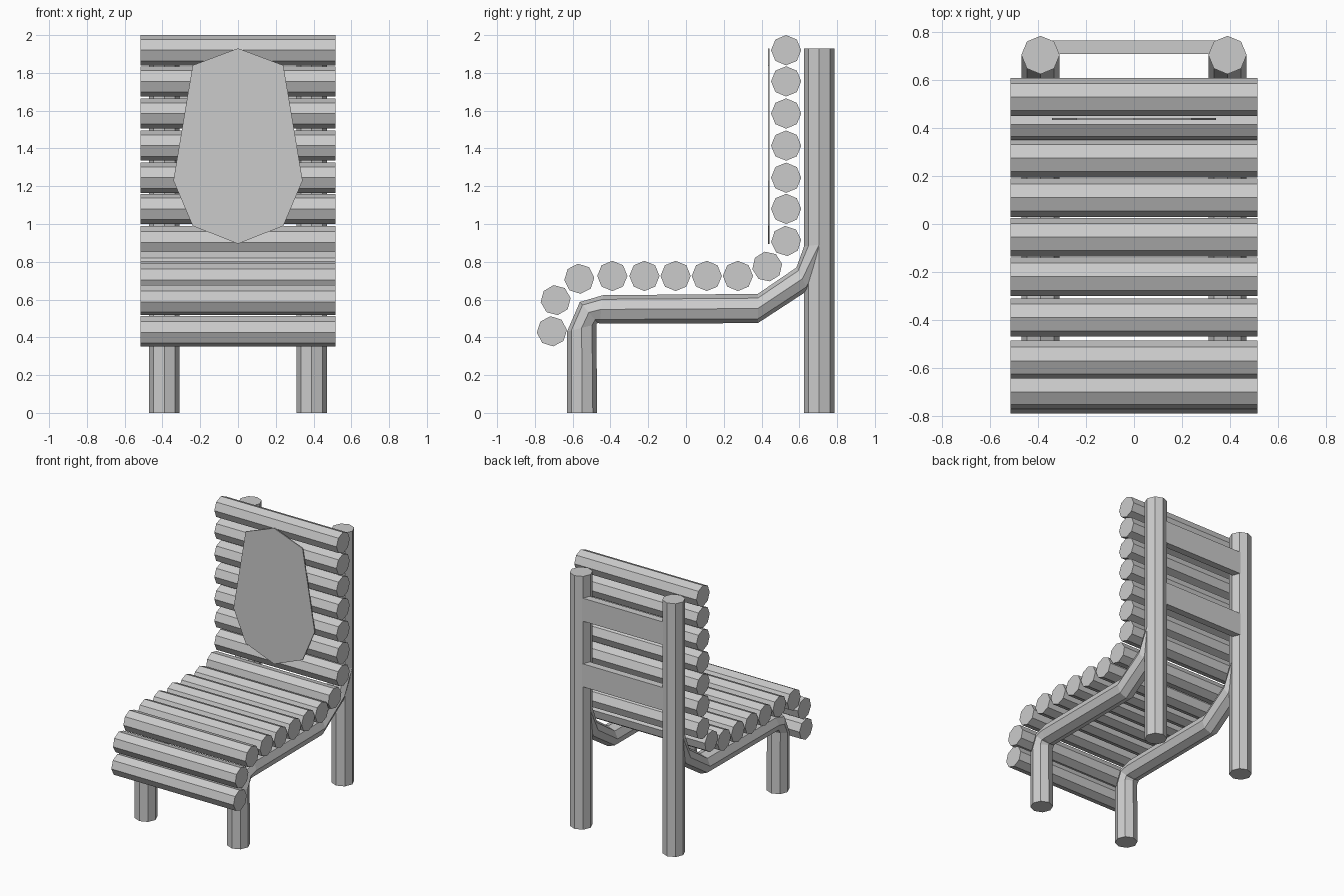
import bpy, bmesh
from math import cos, sin, pi, radians
from mathutils import Vector

if "Cube" in bpy.data.objects:
    bpy.data.objects.remove(bpy.data.objects["Cube"])

SIDES = 8


def ring(center, u, v, turn=0.0):
    """Octagon around center spanned by half-axes u and v."""
    c, u, v = Vector(center), Vector(u), Vector(v)
    return [c + u * cos(turn + 2 * pi * i / SIDES) + v * sin(turn + 2 * pi * i / SIDES)
            for i in range(SIDES)]


def loft(name, rings):
    """Capped flat-shaded skin through equal-length rings."""
    bm = bmesh.new()
    loops = [[bm.verts.new(p) for p in r] for r in rings]
    n = len(loops[0])
    for a, b in zip(loops, loops[1:]):
        for i in range(n):
            j = (i + 1) % n
            bm.faces.new((a[i], a[j], b[j], b[i]))
    bm.faces.new(loops[0][::-1])
    bm.faces.new(loops[-1])
    bmesh.ops.recalc_face_normals(bm, faces=bm.faces)
    me = bpy.data.meshes.new(name)
    bm.to_mesh(me)
    bm.free()
    ob = bpy.data.objects.new(name, me)
    bpy.context.collection.objects.link(ob)
    return ob


def slat(name, y, z, tilt=0):
    """Log running across the chair."""
    loft(name, [ring((x, y, z), (0, 0.08, 0), (0, 0, 0.08), radians(tilt))
                for x in (-0.515, 0.515)])


# Backrest logs
for z in (1.92, 1.755, 1.585, 1.415, 1.245, 1.08):
    slat("back_slat", 0.53, z)
slat("back_slat", 0.53, 0.91, 5)

# Seat logs, rolling over the front edge
for y, z, tilt in ((0.43, 0.775, 10), (0.275, 0.725, 0), (0.11, 0.725, 0),
                   (-0.055, 0.725, 0), (-0.22, 0.725, 0), (-0.39, 0.725, 0),
                   (-0.565, 0.71, 5), (-0.69, 0.597, 8), (-0.71, 0.432, 5)):
    slat("seat_slat", y, z, tilt)

# Bent side frame: (outer y, outer z, inner y, inner z) at every bend
BENDS = ((-0.63, 0.0, -0.47, 0.0), (-0.63, 0.43, -0.475, 0.47),
         (-0.562, 0.587, -0.467, 0.477), (-0.44, 0.623, -0.457, 0.473),
         (0.38, 0.63, 0.38, 0.475), (0.585, 0.77, 0.645, 0.648),
         (0.628, 0.89, 0.782, 0.89))

for side, x in (("left", -0.39), ("right", 0.39)):
    # Rear post
    loft("rear_post_" + side, [ring((x, 0.705, z), (0.08, 0, 0), (0, 0.08, 0))
                               for z in (0, 1.93)])
    # Front leg and seat rail in one bent pole
    loft("front_leg_and_rail_" + side,
         [ring((x, (oy + iy) / 2, (oz + iz) / 2),
               (0, (oy - iy) / 2, (oz - iz) / 2), (0.08, 0, 0))
          for oy, oz, iy, iz in BENDS])

# Cross boards between the rear posts
for z0, z1 in ((1.59, 1.765), (1.09, 1.265)):
    loft("cross_board", [[(x, 0.71, z0), (x, 0.765, z0), (x, 0.765, z1), (x, 0.71, z1)]
                         for x in (-0.34, 0.34)])

# Thin hide panel on the backrest
half = [(0, 1.93), (0.24, 1.84), (0.342, 1.23), (0.24, 0.99), (0, 0.895)]
outline = half + [(-x, z) for x, z in half[-2:0:-1]]
loft("back_panel", [[(x, y, z) for x, z in outline] for y in (0.434, 0.442)])
